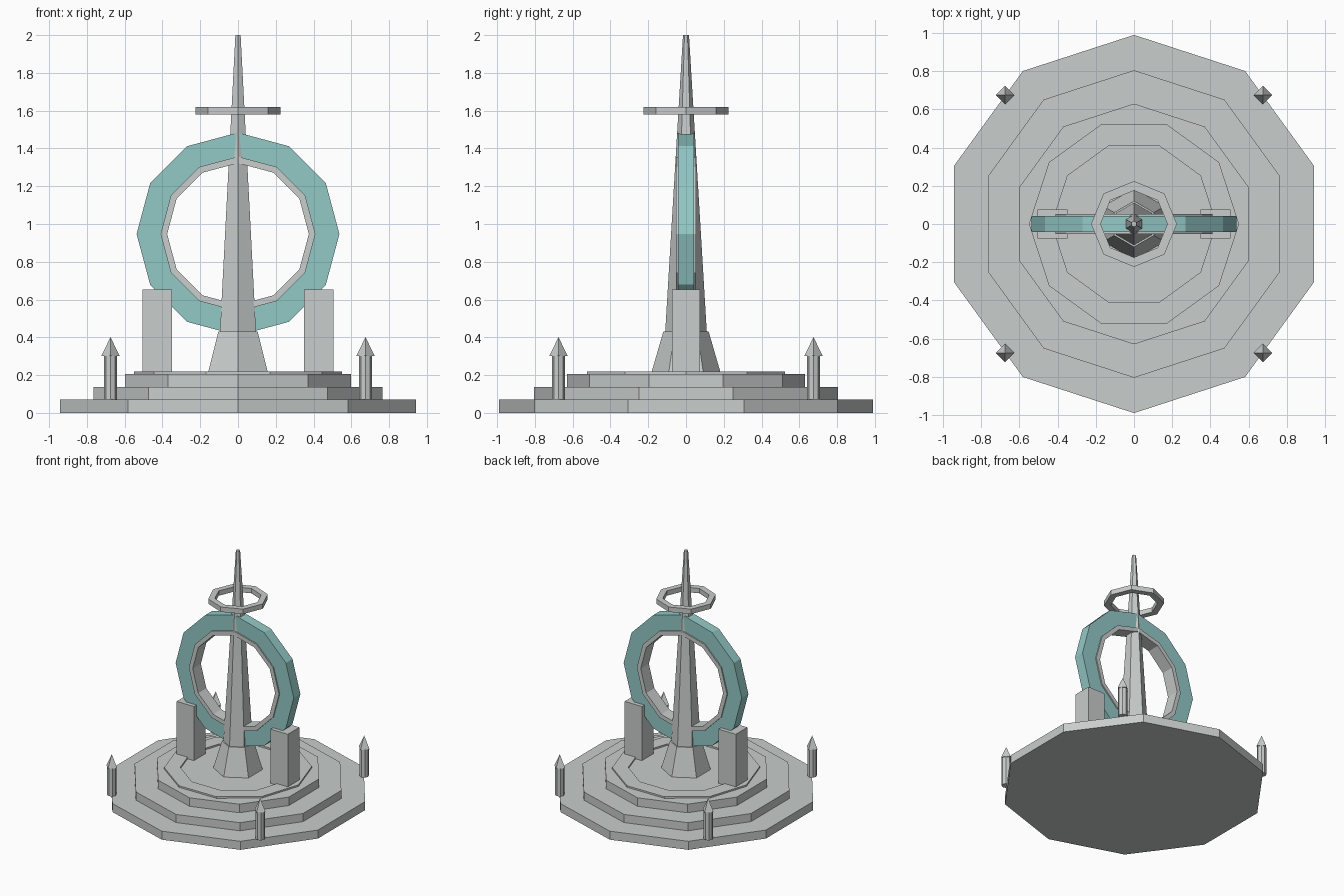
import bpy
from math import cos, sin, pi, radians

cube = bpy.data.objects.get("Cube")
if cube:
    bpy.data.objects.remove(cube, do_unlink=True)


def make_material(name, rgb):
    mat = bpy.data.materials.new(name)
    mat.use_nodes = True
    color = (*rgb, 1.0)
    mat.diffuse_color = color
    mat.node_tree.nodes["Principled BSDF"].inputs["Base Color"].default_value = color
    return mat


stone = make_material("pale stone grey", (0.58, 0.61, 0.595))
teal = make_material("soft teal", (0.29, 0.58, 0.565))


def make_object(name, verts, faces, mat):
    mesh = bpy.data.meshes.new(name)
    mesh.from_pydata(verts, [], faces)
    mesh.materials.append(mat)
    obj = bpy.data.objects.new(name, mesh)
    bpy.context.collection.objects.link(obj)
    return obj


def loop(sides, radius, z, turn=90):
    """Points of a regular polygon, first corner at the given angle."""
    angles = [radians(turn) + 2 * pi * i / sides for i in range(sides)]
    return [(radius * cos(a), radius * sin(a), z) for a in angles]


def prism(name, sides, r_low, r_high, z_low, z_high, mat=stone, turn=90):
    """Solid prism, or a taper when the two radii differ."""
    verts = loop(sides, r_low, z_low, turn) + loop(sides, r_high, z_high, turn)
    faces = [list(range(sides))[::-1], list(range(sides, 2 * sides))]
    for i in range(sides):
        j = (i + 1) % sides
        faces.append([i, j, sides + j, sides + i])
    return make_object(name, verts, faces, mat)


def ring(name, sides, r_out, r_in, z_low, z_high, mat=stone, turn=90):
    """Flat-sided ring with a rectangular section."""
    section = [(r_out, z_low), (r_out, z_high), (r_in, z_high), (r_in, z_low)]
    verts = [p for r, z in section for p in loop(sides, r, z, turn)]
    faces = []
    for k in range(4):
        n = (k + 1) % 4
        for i in range(sides):
            j = (i + 1) % sides
            faces.append([k * sides + i, k * sides + j, n * sides + j, n * sides + i])
    return make_object(name, verts, faces, mat)


# Stepped plinth
prism("plinth_lower_step", 10, 0.99, 0.99, 0, 0.07)
prism("plinth_middle_step", 10, 0.805, 0.805, 0.07, 0.137)
prism("plinth_upper_step", 10, 0.63, 0.63, 0.137, 0.207)
ring("plinth_rim", 10, 0.55, 0.43, 0.207, 0.22, turn=0)

# Central spire on its flared foot
prism("spire_foot", 6, 0.185, 0.12, 0.207, 0.43)
prism("spire", 6, 0.11, 0.016, 0.43, 2.0)
ring("halo", 8, 0.225, 0.175, 1.58, 1.62)

# Upright gate ring with its inner lining
for gate in (ring("gate_ring", 12, 0.537, 0.40, -0.043, 0.043, teal),
             ring("gate_lining", 12, 0.41, 0.375, -0.053, 0.053)):
    gate.rotation_euler.x = pi / 2
    gate.location.z = 0.947

for side, sx in (("left", 1), ("right", -1)):
    # Square pillars clasping the gate ring
    pillar = prism(side + "_pillar", 4, 0.5 ** 0.5, 0.5 ** 0.5, 0, 1, turn=45)
    pillar.scale = (0.157, 0.15, 0.447)
    pillar.location = (sx * 0.427, 0, 0.205)

    # Corner posts with pointed caps
    for end, sy in (("front", -1), ("back", 1)):
        post = prism(f"{end}_{side}_post", 8, 0.035, 0.035, 0.07, 0.3)
        cap = prism(f"{end}_{side}_post_cap", 4, 0.049, 0.001, 0.3, 0.4)
        for part in (post, cap):
            part.location = (sx * 0.675, sy * 0.675, 0)
